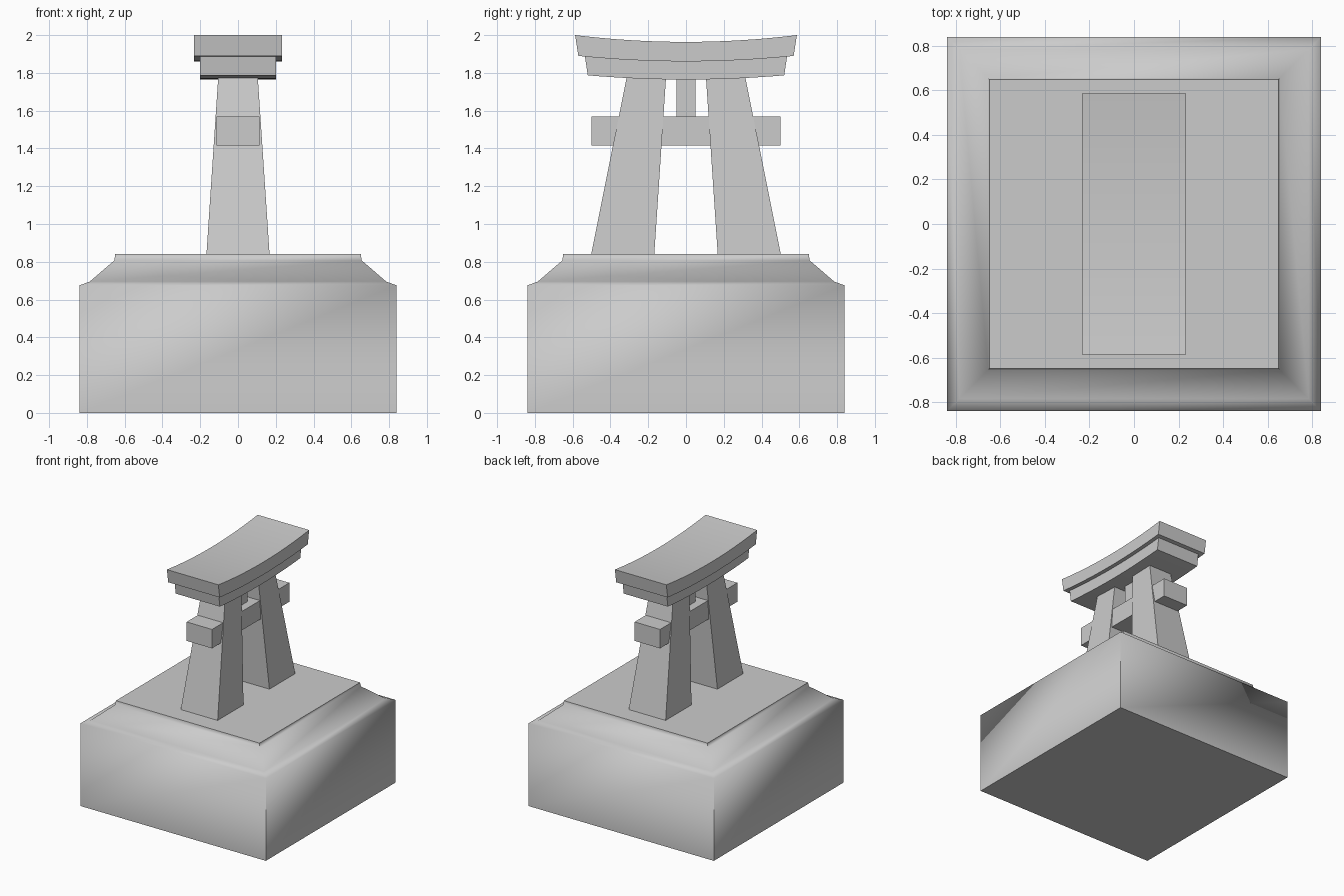
import bpy, bmesh, math

if "Cube" in bpy.data.objects:
    bpy.data.objects.remove(bpy.data.objects["Cube"])


def finish(name, bm, smooth=None):
    bmesh.ops.recalc_face_normals(bm, faces=bm.faces)
    me = bpy.data.meshes.new(name)
    bm.to_mesh(me)
    bm.free()
    ob = bpy.data.objects.new(name, me)
    bpy.context.collection.objects.link(ob)
    if smooth:
        bpy.ops.object.select_all(action='DESELECT')
        ob.select_set(True)
        bpy.context.view_layer.objects.active = ob
        bpy.ops.object.shade_smooth_by_angle(angle=math.radians(smooth))
    return ob


def stack(name, rings, smooth=None):
    """Loft rectangles (x0, x1, y0, y1, z) from bottom to top."""
    bm = bmesh.new()
    loops = [[bm.verts.new(p) for p in ((x0, y0, z), (x1, y0, z), (x1, y1, z), (x0, y1, z))]
             for x0, x1, y0, y1, z in rings]
    for a, b in zip(loops, loops[1:]):
        for i in range(4):
            j = (i + 1) % 4
            bm.faces.new((a[i], a[j], b[j], b[i]))
    bm.faces.new(loops[0][::-1])
    bm.faces.new(loops[-1])
    return finish(name, bm, smooth)


def box(name, hx, hy, z0, z1):
    return stack(name, [(-hx, hx, -hy, hy, z0), (-hx, hx, -hy, hy, z1)])


def lintel(name, hx, bottom, top, n=16):
    """Upswept beam; bottom/top = (half length, middle z, end z)."""
    bm = bmesh.new()
    rings = []
    for i in range(n + 1):
        t = 2 * i / n - 1
        (yb, zb), (yt, zt) = [(h * t, m + (e - m) * t * t) for h, m, e in (bottom, top)]
        rings.append([bm.verts.new(p) for p in
                      ((-hx, yb, zb), (hx, yb, zb), (hx, yt, zt), (-hx, yt, zt))])
    for a, b in zip(rings, rings[1:]):
        for i in range(4):
            j = (i + 1) % 4
            bm.faces.new((a[i], a[j], b[j], b[i]))
    bm.faces.new(rings[0])
    bm.faces.new(rings[-1][::-1])
    return finish(name, bm, 30)


# Square plinth with chamfered shoulder
profile = [(0.84, 0), (0.84, 0.675), (0.785, 0.695), (0.655, 0.807), (0.65, 0.84)]
stack("plinth", [(-h, h, -h, h, z) for h, z in profile], 75)

# Tapered leaning pillars
for side, s in (("front", -1), ("back", 1)):
    rings = []
    for hx, inner, outer, z in ((0.167, 0.168, 0.502, 0.84), (0.105, 0.106, 0.315, 1.772)):
        y0, y1 = sorted((s * inner, s * outer))
        rings.append((-hx, hx, y0, y1, z))
    stack(side + "_pillar", rings)

# Tie beam and centre strut
box("tie_beam", 0.115, 0.50, 1.415, 1.57)
box("centre_strut", 0.05, 0.05, 1.57, 1.768)

# Curved double lintel
lintel("lower_lintel", 0.20, (0.52, 1.765, 1.787), (0.535, 1.861, 1.887))
lintel("top_lintel", 0.233, (0.57, 1.861, 1.89), (0.587, 1.964, 2.0))
